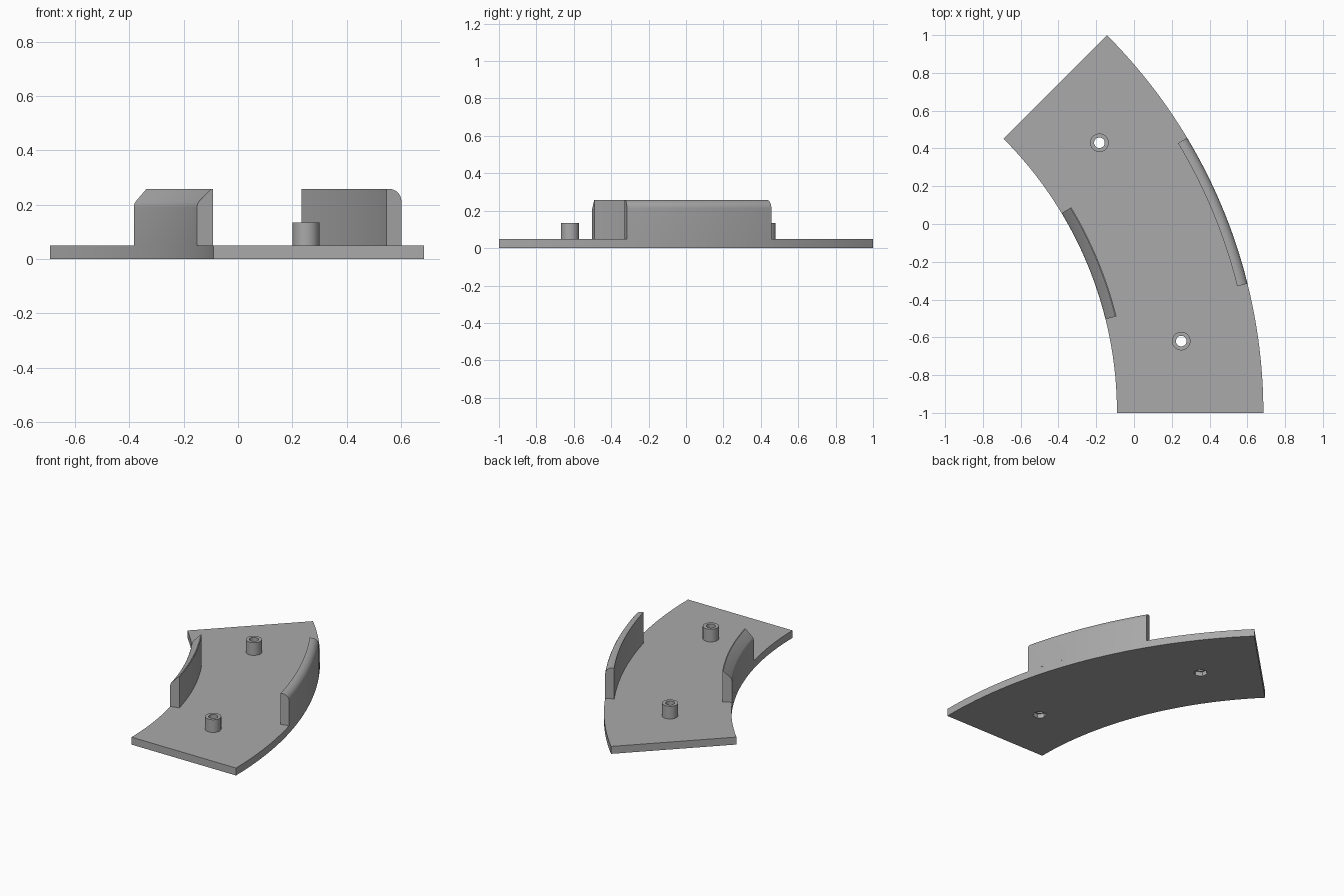
import bpy, bmesh, math

if "Cube" in bpy.data.objects:
    bpy.data.objects.remove(bpy.data.objects["Cube"])

CX, CY = -2.143, -1.0          # centre of the curve
R_IN, R_OUT = 2.053, 2.828

grey = bpy.data.materials.new("plain grey")
grey.diffuse_color = (0.40, 0.40, 0.40, 1)
grey.use_nodes = True
grey.node_tree.nodes["Principled BSDF"].inputs["Base Color"].default_value = grey.diffuse_color


def finish(bm, name):
    bmesh.ops.recalc_face_normals(bm, faces=bm.faces)
    me = bpy.data.meshes.new(name)
    bm.to_mesh(me)
    bm.free()
    me.materials.append(grey)
    ob = bpy.data.objects.new(name, me)
    bpy.context.collection.objects.link(ob)
    return ob


def smooth(ob):
    bpy.ops.object.select_all(action='DESELECT')
    ob.select_set(True)
    bpy.context.view_layer.objects.active = ob
    bpy.ops.object.shade_smooth_by_angle(angle=math.radians(25))


def sweep(name, profile, a0, a1, n):
    """Sweep a closed (radius, z) profile around the curve centre."""
    bm = bmesh.new()
    rings = []
    for i in range(n + 1):
        a = math.radians(a0 + (a1 - a0) * i / n)
        rings.append([bm.verts.new((CX + r * math.cos(a), CY + r * math.sin(a), z))
                      for r, z in profile])
    m = len(profile)
    for p, q in zip(rings, rings[1:]):
        for j in range(m):
            k = (j + 1) % m
            bm.faces.new((p[j], p[k], q[k], q[j]))
    bm.faces.new(rings[0])
    bm.faces.new(rings[-1])
    return finish(bm, name)


def prism(name, x, y, r, z0, z1, sides, turn=0.0):
    bm = bmesh.new()
    pts = [(x + r * math.cos(turn + 2 * math.pi * i / sides),
            y + r * math.sin(turn + 2 * math.pi * i / sides)) for i in range(sides)]
    lo = [bm.verts.new((*p, z0)) for p in pts]
    hi = [bm.verts.new((*p, z1)) for p in pts]
    for i in range(sides):
        j = (i + 1) % sides
        bm.faces.new((lo[i], lo[j], hi[j], hi[i]))
    bm.faces.new(lo)
    bm.faces.new(hi)
    return finish(bm, name)


def boolean(ob, other, op):
    mod = ob.modifiers.new(op.lower(), 'BOOLEAN')
    mod.operation, mod.solver, mod.object = op, 'EXACT', other
    bpy.context.view_layer.objects.active = ob
    bpy.ops.object.modifier_apply(modifier=mod.name)
    bpy.data.objects.remove(other)


# curved base plate
plate = sweep("base_plate", [(R_IN, 0), (R_OUT, 0), (R_OUT, 0.05), (R_IN, 0.05)], 0, 45, 32)

# screw bosses with through holes and hexagonal nut pockets underneath
for x, y, ang in ((0.25, -0.62, 9), (-0.183, 0.43, 36)):
    boolean(plate, prism("boss", x, y, 0.049, 0.02, 0.135, 40), 'UNION')
    boolean(plate, prism("hole", x, y, 0.028, -0.05, 0.2, 32), 'DIFFERENCE')
    boolean(plate, prism("nut_pocket", x, y, 0.043, -0.05, 0.03, 6, math.radians(ang)), 'DIFFERENCE')
smooth(plate)

# outer wall with rounded outer top edge
f = 0.046
arc = [(R_OUT - f + f * math.cos(t * math.pi / 20), 0.258 - f + f * math.sin(t * math.pi / 20))
       for t in range(11)]
smooth(sweep("outer_wall", [(2.772, 0.05), (R_OUT, 0.05)] + arc + [(2.772, 0.258)], 14, 31, 16))

# inner wall with chamfered inner top edge
smooth(sweep("inner_wall", [(2.113, 0.05), (2.113, 0.258), (2.107, 0.258), (2.061, 0.212),
                            (2.055, 0.202), (R_IN, 0.19), (R_IN, 0.05)], 14, 31, 16))
